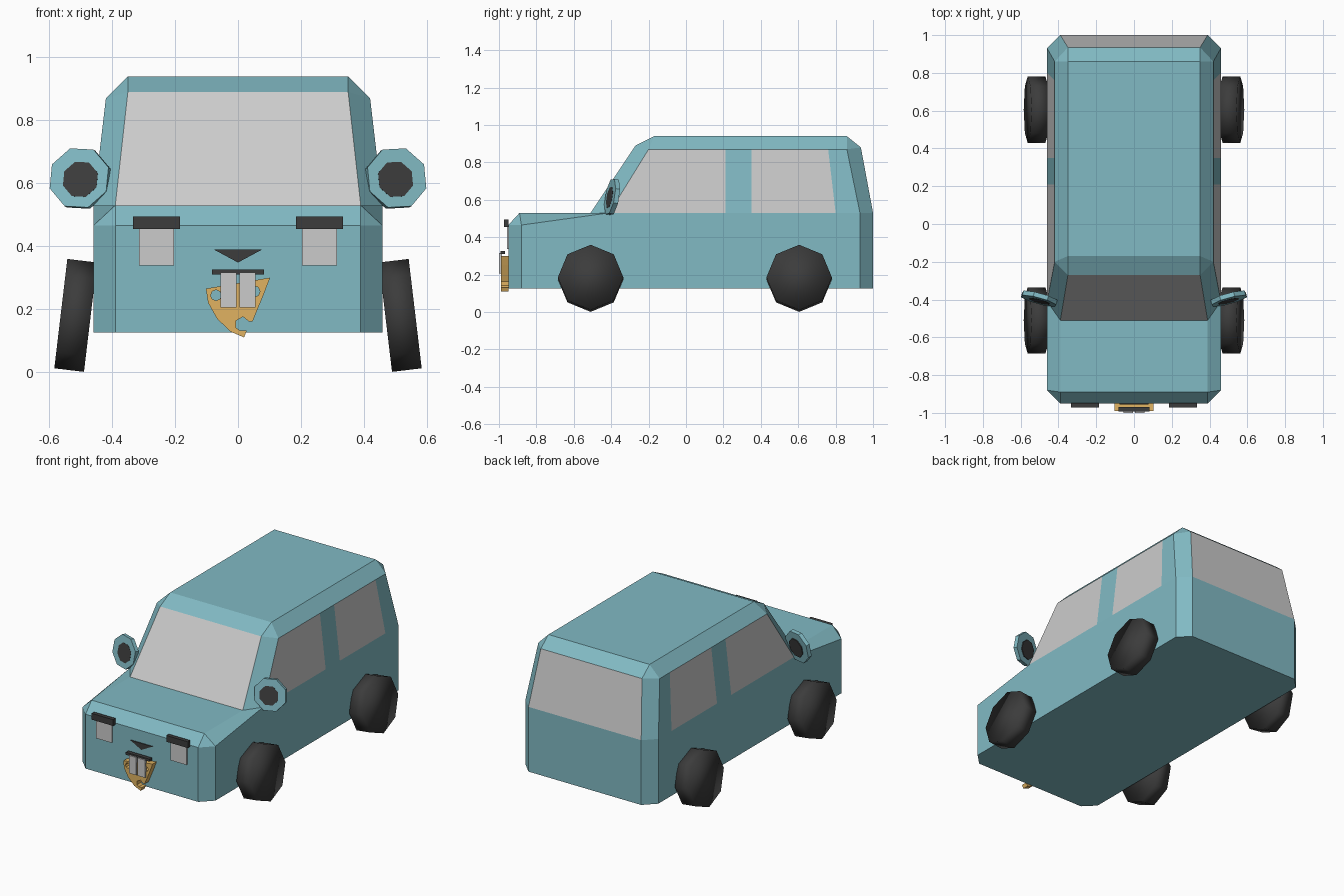
import bpy, bmesh
from math import sin, cos, pi, radians
from mathutils import Vector, Quaternion

if "Cube" in bpy.data.objects:
    bpy.data.objects.remove(bpy.data.objects["Cube"])


def material(name, rgb):
    m = bpy.data.materials.new(name)
    m.diffuse_color = (*rgb, 1)
    m.use_nodes = True
    m.node_tree.nodes["Principled BSDF"].inputs["Base Color"].default_value = m.diffuse_color
    return m


TEAL = material("teal_paint", (0.22, 0.49, 0.55))
DARK = material("dark_rubber", (0.045, 0.045, 0.045))
GOLD = material("gold", (0.75, 0.45, 0.12))


def mesh_object(name, faces, mat=None, centre=(0, 0, 0.4)):
    """Object from face loops, welded, with all faces turned away from centre."""
    bm = bmesh.new()
    verts = {}
    for loop in faces:
        keys = []
        for p in loop:
            k = tuple(round(c, 4) for c in p)
            if k not in keys:
                keys.append(k)
        if len(keys) < 3:
            continue
        f = bm.faces.new([verts.setdefault(k, None) or verts.update({k: bm.verts.new(k)}) or verts[k]
                          for k in keys])
        f.normal_update()
        if f.normal.dot(f.calc_center_median() - Vector(centre)) < 0:
            f.normal_flip()
    me = bpy.data.meshes.new(name)
    bm.to_mesh(me)
    bm.free()
    ob = bpy.data.objects.new(name, me)
    bpy.context.collection.objects.link(ob)
    if mat:
        me.materials.append(mat)
    return ob


def prism(name, pts, y0, y1, mat=None):
    """Front-view outline (x, z) given depth from y0 to y1."""
    a = [Vector((x, y0, z)) for x, z in pts]
    b = [Vector((x, y1, z)) for x, z in pts]
    n = len(pts)
    faces = [a, b] + [[a[i], a[(i + 1) % n], b[(i + 1) % n], b[i]] for i in range(n)]
    return mesh_object(name, faces, mat, sum(a + b, Vector()) / (2 * n))


def panel(name, x0, x1, z0, z1, y0, y1, mat=None):
    return prism(name, [(x0, z0), (x1, z0), (x1, z1), (x0, z1)], y0, y1, mat)


def disc(name, loc, axis, r, depth, turn=0, mat=None):
    """Eight-sided cylinder pointing along axis."""
    q = Vector(axis).to_track_quat('Z', 'Y') @ Quaternion((0, 0, 1), radians(turn))
    bpy.ops.mesh.primitive_cylinder_add(vertices=8, radius=r, depth=depth,
                                        location=loc, rotation=q.to_euler())
    ob = bpy.context.object
    ob.name = name
    ob.data.materials.append(mat)
    return ob


# Body: a centre profile and a side profile joined by chamfers
C = [(.39, -.95, .125), (.39, -.95, .465), (.39, -.89, .53), (.39, -.51, .53),
     (.35, -.27, .89), (.35, -.17, .94), (.35, .86, .94), (.35, .935, .88),
     (.39, 1.0, .53), (.39, 1.0, .125)]
S = [(.46, -.88, .125), (.46, -.88, .465), (.46, -.88, .465), (.46, -.41, .53),
     (.42, -.20, .87), (.42, -.20, .87), (.42, .86, .87), (.42, .86, .87),
     (.46, .93, .53), (.46, .93, .125)]
belt = [(.46, y, .53) for y in (-.41, .21, .35, .80, .93)]
rail = [(.42, y, .87) for y in (-.20, .21, .35, .76, .86)]


def flip(p):
    return (-p[0], p[1], p[2])


body, glass = [], {}
for i in range(10):
    j = (i + 1) % 10
    face = [C[i], C[j], flip(C[j]), flip(C[i])]
    if i == 3:
        glass["windscreen"] = face
    elif i == 7:
        glass["rear_window"] = face
    else:
        body.append(face)
for side, m in (("right", lambda p: p), ("left", flip)):
    for i in range(10):
        j = (i + 1) % 10
        body.append([m(p) for p in (C[i], C[j], S[j], S[i])])
    body.append([m(p) for p in [S[0], S[1], *belt, S[9]]])
    for k in range(4):
        face = [m(p) for p in (belt[k], belt[k + 1], rail[k + 1], rail[k])]
        if k % 2:
            body.append(face)
        else:
            glass[f"{side}_window_{k // 2 + 1}"] = face
mesh_object("body", body, TEAL)
for name, face in glass.items():
    mesh_object(name, [face])

for side, s in (("right", 1), ("left", -1)):
    # Wheels splayed outwards at the bottom
    for end, y in (("front", -.51), ("rear", .605)):
        disc(f"{end}_{side}_wheel", (s * .516, y, .18),
             (s * cos(radians(6.8)), 0, sin(radians(6.8))), .175, .095, 0, DARK)
        bpy.ops.object.shade_smooth()
    # Wing mirrors with a dark centre
    axis = (s * .26, -.96, .17)
    disc(f"{side}_mirror_rim", (s * .502, -.395, .615), axis, .101, .025, 22.5 + 3 * s, TEAL)
    disc(f"{side}_mirror_centre", (s * .497, -.395, .61), axis, .06, .031, 22.5 + 3 * s, DARK)
    # Headlights and brows
    panel(f"{side}_headlight", s * .203, s * .314, .338, .456, -.957, -.948)
    panel(f"{side}_brow", s * .184, s * .333, .455, .494, -.972, -.948, DARK)
    # Teeth
    panel(f"{side}_tooth", s * .005, s * .055, .205, .316, -1.0, -.985)

# Nose and upper lip
prism("nose", [(-.076, .389), (.076, .389), (0, .348)], -.956, -.948, DARK)
panel("upper_lip", -.083, .083, .31, .326, -.992, -.968, DARK)

# Gold wedge with holes and a bite, as a filled curve
outline = [(-.102, .265), (.102, .3), (.083, .25), (.046, .16), (.035, .16), (.016, .176),
           (-.006, .163), (-.006, .141), (.006, .132), (.028, .132), (.019, .11),
           (-.025, .129), (-.067, .17), (-.095, .22)]
loops = [outline]
for x, z, r in ((-.07, .244, .017), (.052, .256, .018)):
    loops.append([(x + r * cos(a * pi / 4), z + r * sin(a * pi / 4)) for a in range(8)])
cu = bpy.data.curves.new("wedge", 'CURVE')
cu.dimensions, cu.fill_mode, cu.extrude = '2D', 'BOTH', .02
for pts in loops:
    sp = cu.splines.new('POLY')
    sp.points.add(len(pts) - 1)
    for p, (x, z) in zip(sp.points, pts):
        p.co = (x, z, 0, 1)
    sp.use_cyclic_u = True
cu.materials.append(GOLD)
wedge = bpy.data.objects.new("gold_wedge", cu)
wedge.location = (0, -.969, 0)
wedge.rotation_euler = (pi / 2, 0, 0)
bpy.context.collection.objects.link(wedge)
bpy.ops.object.select_all(action='DESELECT')
wedge.select_set(True)
bpy.context.view_layer.objects.active = wedge
bpy.ops.object.convert(target='MESH')
bpy.ops.object.shade_flat()
